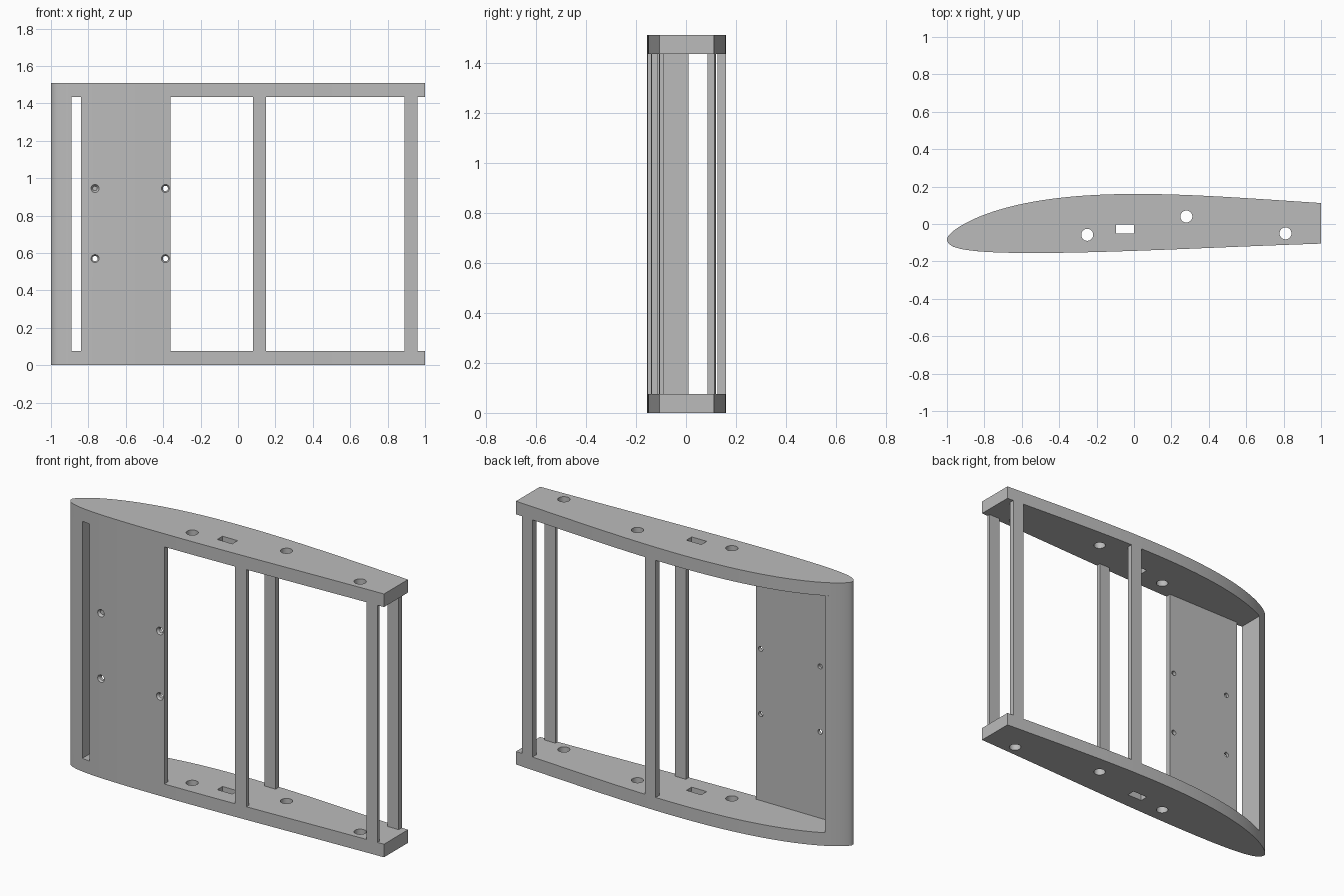
import bpy
import bmesh
import math

if "Cube" in bpy.data.objects:
    bpy.data.objects.remove(bpy.data.objects["Cube"])

HEIGHT = 1.51
PLATE = 0.075
# aerofoil control points: (square root of chord fraction, y)
UPPER = [(0, -.08), (.2345, .01), (.4, .088), (.55, .14), (.742, .16), (1, .112)]
LOWER = [(0, -.08), (.15, -.125), (.3, -.147), (.5, -.155), (.8, -.133), (1, -.105)]

grey = bpy.data.materials.new("plain_grey")
grey.diffuse_color = (0.5, 0.5, 0.5, 1)
grey.use_nodes = True
grey.node_tree.nodes["Principled BSDF"].inputs["Base Color"].default_value = grey.diffuse_color


def surface_y(points, x):
    """Smooth curve through the control points at chord position x."""
    s = math.sqrt(max(0, (x + 1) / 2))
    total = 0
    for i, (si, yi) in enumerate(points):
        for j, (sj, _) in enumerate(points):
            if i != j:
                yi *= (s - sj) / (si - sj)
        total += yi
    return total


def curve(points, x0, x1, n):
    """Sample a surface from x0 to x1, denser toward the nose."""
    s0, s1 = math.sqrt((x0 + 1) / 2), math.sqrt((x1 + 1) / 2)
    xs = [2 * (s0 + (s1 - s0) * i / n) ** 2 - 1 for i in range(n + 1)]
    return [(x, surface_y(points, x)) for x in xs]


def extrude(name, outline, z0, z1):
    bm = bmesh.new()
    face = bm.faces.new([bm.verts.new((x, y, z0)) for x, y in outline])
    new = bmesh.ops.extrude_face_region(bm, geom=[face])["geom"]
    for v in new:
        if isinstance(v, bmesh.types.BMVert):
            v.co.z = z1
    bmesh.ops.recalc_face_normals(bm, faces=bm.faces)
    mesh = bpy.data.meshes.new(name)
    bm.to_mesh(mesh)
    bm.free()
    ob = bpy.data.objects.new(name, mesh)
    bpy.context.collection.objects.link(ob)
    mesh.materials.append(grey)
    return ob


def activate(ob):
    bpy.ops.object.select_all(action='DESELECT')
    ob.select_set(True)
    bpy.context.view_layer.objects.active = ob


def cut(ob, cutter):
    mod = ob.modifiers.new("cut", 'BOOLEAN')
    mod.operation = 'DIFFERENCE'
    mod.solver = 'EXACT'
    mod.object = cutter
    activate(ob)
    bpy.ops.object.modifier_apply(modifier=mod.name)
    bpy.data.objects.remove(cutter)


def drill(ob, location, r1, r2, depth, rotation=(0, 0, 0)):
    bpy.ops.mesh.primitive_cone_add(vertices=32, radius1=r1, radius2=r2, depth=depth,
                                    location=location, rotation=rotation)
    cut(ob, bpy.context.object)


parts = []

# end ribs with rod holes and a rectangular wire slot
outline = curve(UPPER, -1, 1, 48) + curve(LOWER, -1, 1, 48)[:0:-1]
for name, z in (("bottom_rib", 0), ("top_rib", HEIGHT - PLATE)):
    rib = extrude(name, outline, z, z + PLATE)
    for x, y in ((-.25, -.058), (.28, .04), (.81, -.05)):
        drill(rib, (x, y, z + PLATE / 2), .032, .032, .2)
    slot = extrude("slot_cutter", [(-.095, -.052), (0, -.052), (0, -.004), (-.095, -.004)],
                   z - .05, z + PLATE + .05)
    cut(rib, slot)
    parts.append(rib)

Z0, Z1 = PLATE, HEIGHT - PLATE

# solid leading edge
nose = curve(UPPER, -1, -.89, 14) + curve(LOWER, -1, -.89, 14)[:0:-1]
parts.append(extrude("leading_edge", nose, Z0, Z1))

# mounting panel with four countersunk screw holes
panel = extrude("mounting_panel",
                curve(LOWER, -.84, -.36, 16) + [(-.36, -.122), (-.84, -.122)], Z0, Z1)
for x in (-.765, -.388):
    for z in (.57, .945):
        y = surface_y(LOWER, x)
        drill(panel, (x, y, z), .014, .014, .2, (math.pi / 2, 0, 0))
        drill(panel, (x, y + .003, z), .012, .027, .022, (math.pi / 2, 0, 0))
parts.append(panel)

# spars on both surfaces
for name, points, x0, x1, inner in (
        ("upper_middle_spar", UPPER, .08, .15, .126),
        ("lower_middle_spar", LOWER, .08, .15, -.113),
        ("upper_rear_spar", UPPER, .89, .96, .085),
        ("lower_rear_spar", LOWER, .89, .96, -.088)):
    parts.append(extrude(name, curve(points, x0, x1, 4) + [(x1, inner), (x0, inner)], Z0, Z1))

for ob in parts:
    activate(ob)
    bpy.ops.object.shade_smooth_by_angle(angle=math.radians(25))
